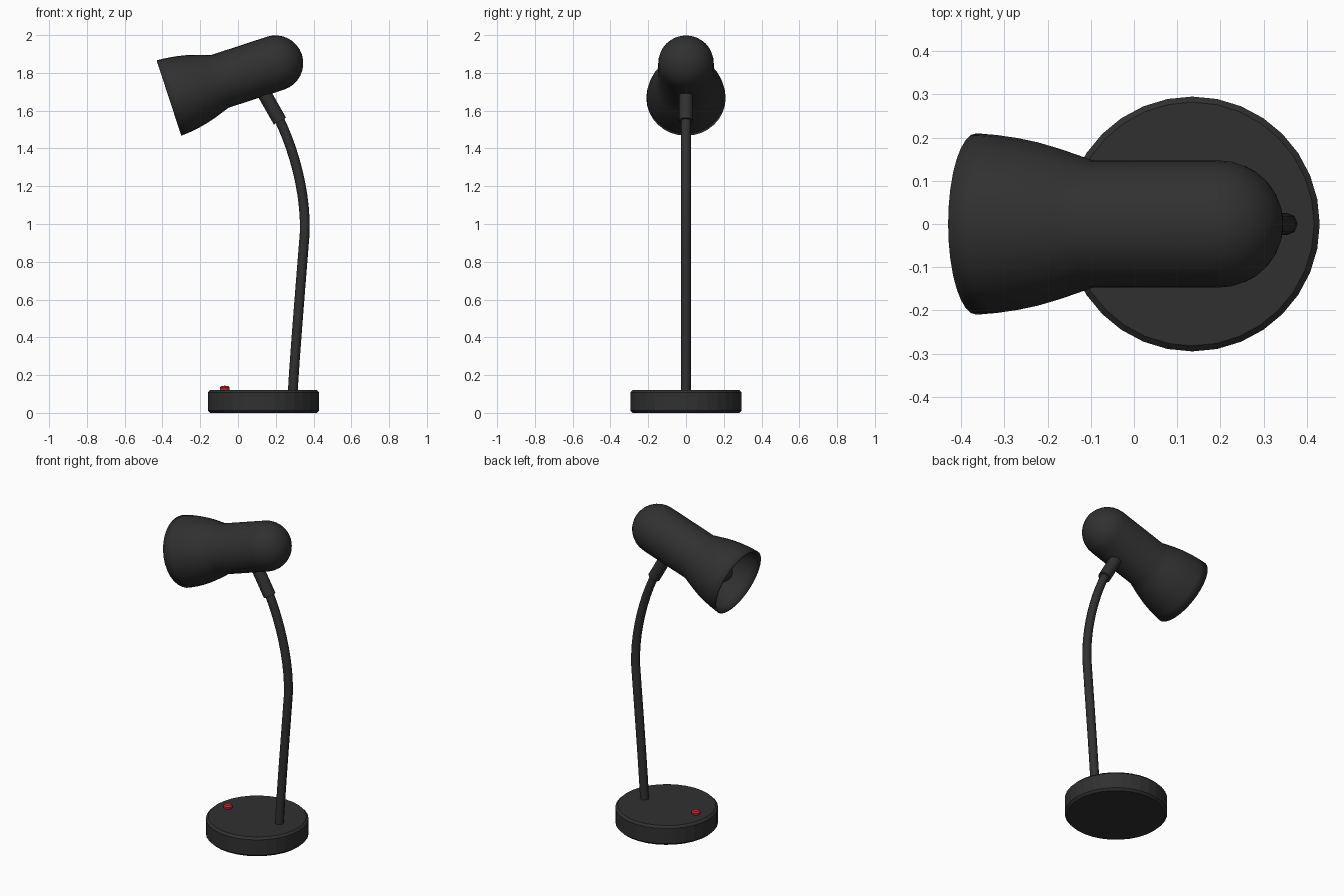
import bpy
from math import sin, cos, pi, radians
from mathutils import Vector

cube = bpy.data.objects.get("Cube")
if cube:
    bpy.data.objects.remove(cube, do_unlink=True)


def material(name, rgb):
    m = bpy.data.materials.new(name)
    m.use_nodes = True
    m.diffuse_color = (*rgb, 1)
    m.node_tree.nodes["Principled BSDF"].inputs["Base Color"].default_value = (*rgb, 1)
    return m


BLACK = material("matte black", (0.03, 0.03, 0.03))
RED = material("switch red", (0.55, 0.02, 0.03))


def lathe(name, profile, mat, origin, axis=(0, 0, 1), sides=32, smooth=True):
    """Revolve (radius, height) points about an axis; zero radius closes an end."""
    verts, rings, faces = [], [], []
    for r, h in profile:
        n = 1 if r == 0 else sides
        rings.append([len(verts) + i for i in range(n)])
        verts += [(r * cos(2 * pi * i / sides), r * sin(2 * pi * i / sides), h) for i in range(n)]
    for a, b in zip(rings, rings[1:]):
        for i in range(sides):
            j = (i + 1) % sides
            quad = [a[i % len(a)], a[j % len(a)], b[j % len(b)], b[i % len(b)]]
            faces.append(list(dict.fromkeys(quad)))
    mesh = bpy.data.meshes.new(name)
    mesh.from_pydata(verts, [], faces)
    mesh.materials.append(mat)
    ob = bpy.data.objects.new(name, mesh)
    bpy.context.collection.objects.link(ob)
    ob.location = origin
    ob.rotation_euler = Vector(axis).to_track_quat('Z', 'Y').to_euler()
    if smooth:
        bpy.ops.object.select_all(action='DESELECT')
        ob.select_set(True)
        bpy.context.view_layer.objects.active = ob
        bpy.ops.object.shade_smooth_by_angle(angle=radians(30))
    return ob


# Weighted base with chamfered rims
R, H, C = 0.295, 0.122, 0.013
lathe("base", [(0, 0), (R - C, 0), (R, C), (R, H - C), (R - C, H), (0, H)],
      BLACK, (0.135, 0, 0), smooth=False)

# Power switch
lathe("switch_button", [(0, 0), (0.025, 0), (0.026, 0.014), (0.018, 0.022), (0, 0.024)],
      RED, (-0.07, 0, H - 0.002), sides=16)

# Bent arm: straight below, curving towards the head
curve = bpy.data.curves.new("arm", 'CURVE')
curve.dimensions = '3D'
curve.bevel_depth = 0.026
curve.bevel_resolution = 2
curve.resolution_u = 10
curve.use_fill_caps = True
spline = curve.splines.new('BEZIER')
spline.bezier_points.add(2)
knots = [((0.285, 0.10), (0.29, 0.11), (0.30, 0.30)),
         ((0.335, 0.72), (0.353, 0.95), (0.362, 1.17)),
         ((0.29, 1.41), (0.215, 1.56), (0.20, 1.59))]
for p, (left, co, right) in zip(spline.bezier_points, knots):
    p.handle_left_type = p.handle_right_type = 'FREE'
    p.handle_left, p.co, p.handle_right = [(x, 0, z) for x, z in (left, co, right)]
curve.materials.append(BLACK)
arm = bpy.data.objects.new("arm", curve)
bpy.context.collection.objects.link(arm)

# Sleeve joining the arm to the head
low, high = Vector((0.222, 0, 1.545)), Vector((0.125, 0, 1.715))
length = (high - low).length
lathe("arm_sleeve", [(0, 0), (0.037, 0), (0.037, length), (0, length)],
      BLACK, low, high - low, sides=12)

# Lamp head: flared mouth, cylindrical neck and domed rear
mouth, axis = Vector((-0.365, 0, 1.667)), Vector((0.95, 0, 0.311))
r, dome = 0.147, 0.593
profile = [(0.21, 0), (0.206, 0.05), (0.199, 0.10), (0.189, 0.15),
           (0.175, 0.20), (0.16, 0.245), (r, 0.283), (r, dome)]
profile += [(r * cos(a * pi / 16), dome + r * sin(a * pi / 16)) for a in range(1, 8)]
profile.append((0, dome + r))
head = lathe("lamp_head", profile, BLACK, mouth, axis)
shell = head.modifiers.new("wall", 'SOLIDIFY')
shell.thickness = 0.008
shell.offset = -1

# Bulb and its holder inside the head
b = 0.055
bulb = [(0, 0.055)]
bulb += [(b * sin(a * pi / 10), 0.11 - b * cos(a * pi / 10)) for a in range(1, 8)]
bulb += [(0.036, 0.20), (0.036, 0.32)]
lathe("bulb", bulb, BLACK, mouth, axis, sides=20)
lathe("bulb_holder", [(0, 0.30), (0.06, 0.30), (0.06, 0.60), (0, 0.60)],
      BLACK, mouth, axis, sides=20)
